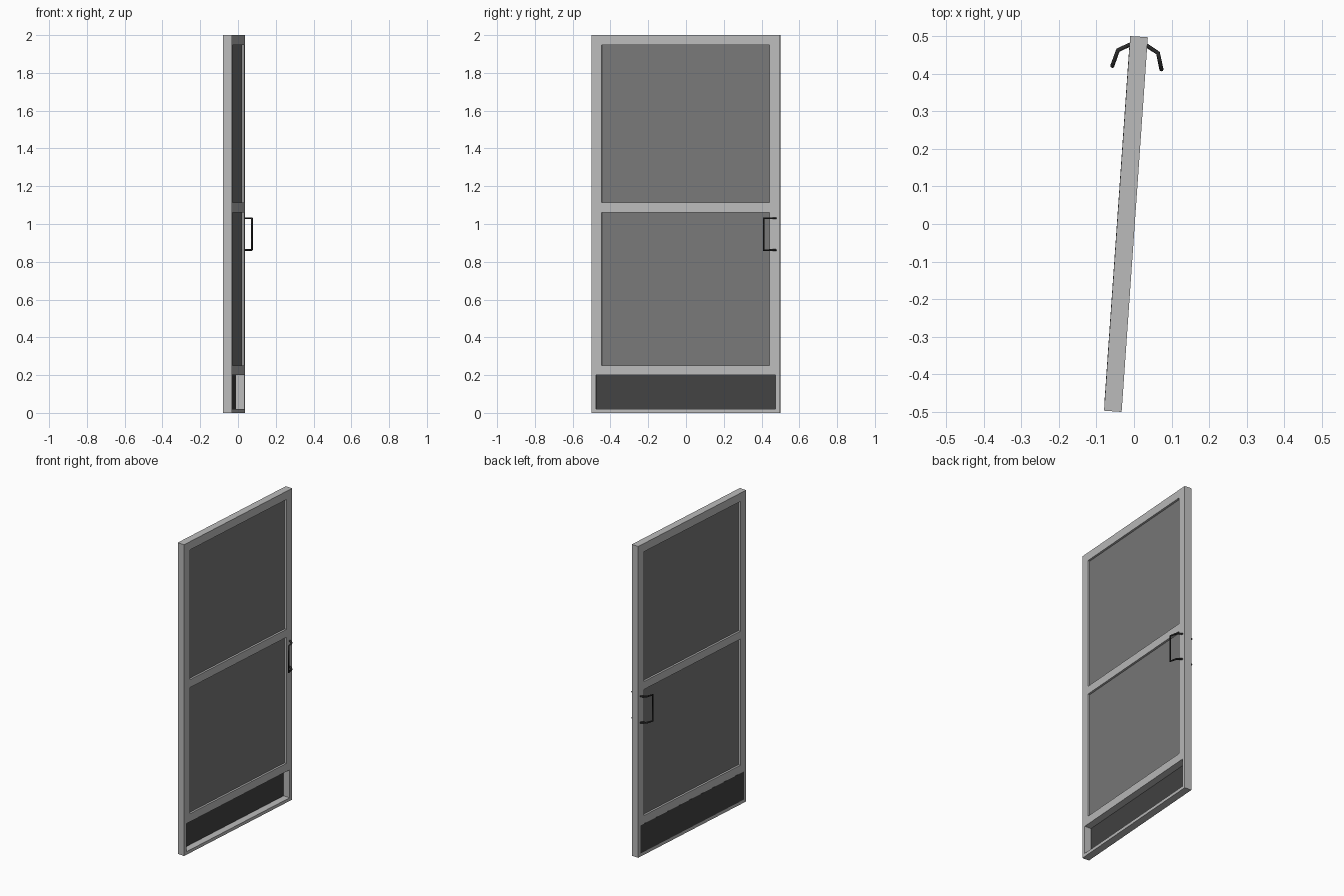
import bpy, math
from mathutils import Matrix

if "Cube" in bpy.data.objects:
    bpy.data.objects.remove(bpy.data.objects["Cube"])

# The whole door stands slightly turned about z
PLACE = Matrix.Translation((-0.0215, 0, 0)) @ Matrix.Rotation(math.radians(-4), 4, 'Z')
HALF = 0.0235  # half door thickness


def material(name, v):
    m = bpy.data.materials.new(name)
    m.diffuse_color = (v, v, v, 1)
    m.use_nodes = True
    m.node_tree.nodes["Principled BSDF"].inputs["Base Color"].default_value = m.diffuse_color
    return m


FRAME = material("frame_grey", 0.5)
PANE = material("pane_grey", 0.19)
KICK = material("kick_dark", 0.055)
METAL = material("handle_black", 0.025)


def box(name, lo, hi, mat):
    bpy.ops.mesh.primitive_cube_add(size=1)
    o = bpy.context.object
    o.name = name
    size = [b - a for a, b in zip(lo, hi)]
    mid = [(a + b) / 2 for a, b in zip(lo, hi)]
    o.data.transform(Matrix.Translation(mid) @ Matrix.Diagonal((*size, 1)))
    o.data.materials.append(mat)
    o.matrix_world = PLACE
    return o


# Frame with three openings cut through it
frame = box("door_frame", (-HALF, -0.5, 0), (HALF, 0.5, 2), FRAME)
OPENINGS = {"upper_pane": (0.446, 1.113, 1.947),
            "lower_pane": (0.446, 0.252, 1.062),
            "kick_plate": (0.477, 0.02, 0.2)}
for name, (w, z0, z1) in OPENINGS.items():
    cutter = box("cutter", (-0.1, -w, z0), (0.1, w, z1), FRAME)
    cutter.hide_render = True
    mod = frame.modifiers.new("cut", 'BOOLEAN')
    mod.operation, mod.solver, mod.object = 'DIFFERENCE', 'EXACT', cutter
    bpy.context.view_layer.objects.active = frame
    bpy.ops.object.modifier_apply(modifier=mod.name)
    bpy.data.objects.remove(cutter)

    # Infill: panes sit mid-depth, the kick plate is flush with the back face
    if name == "kick_plate":
        box(name, (-HALF - 0.0005, -w, z0), (-HALF + 0.002, w, z1), KICK)
    else:
        box(name, (-0.0105, -w, z0), (0.0105, w, z1), PANE)


# Bent pull handle on each face
def handle(name, side):
    arm = [(0.022, 0.478), (0.0535, 0.460), (0.066, 0.416)]
    pts = [(v, u, 1.03) for v, u in arm] + [(v, u, 0.862) for v, u in reversed(arm)]
    cu = bpy.data.curves.new(name, 'CURVE')
    cu.dimensions = '3D'
    cu.bevel_depth = 0.0055
    cu.bevel_resolution = 1
    cu.use_fill_caps = True
    sp = cu.splines.new('POLY')
    sp.points.add(len(pts) - 1)
    for p, (v, u, z) in zip(sp.points, pts):
        p.co = (side * v, u, z, 1)
    cu.materials.append(METAL)
    o = bpy.data.objects.new(name, cu)
    bpy.context.collection.objects.link(o)
    o.matrix_world = PLACE


handle("right_handle", 1)
handle("left_handle", -1)
